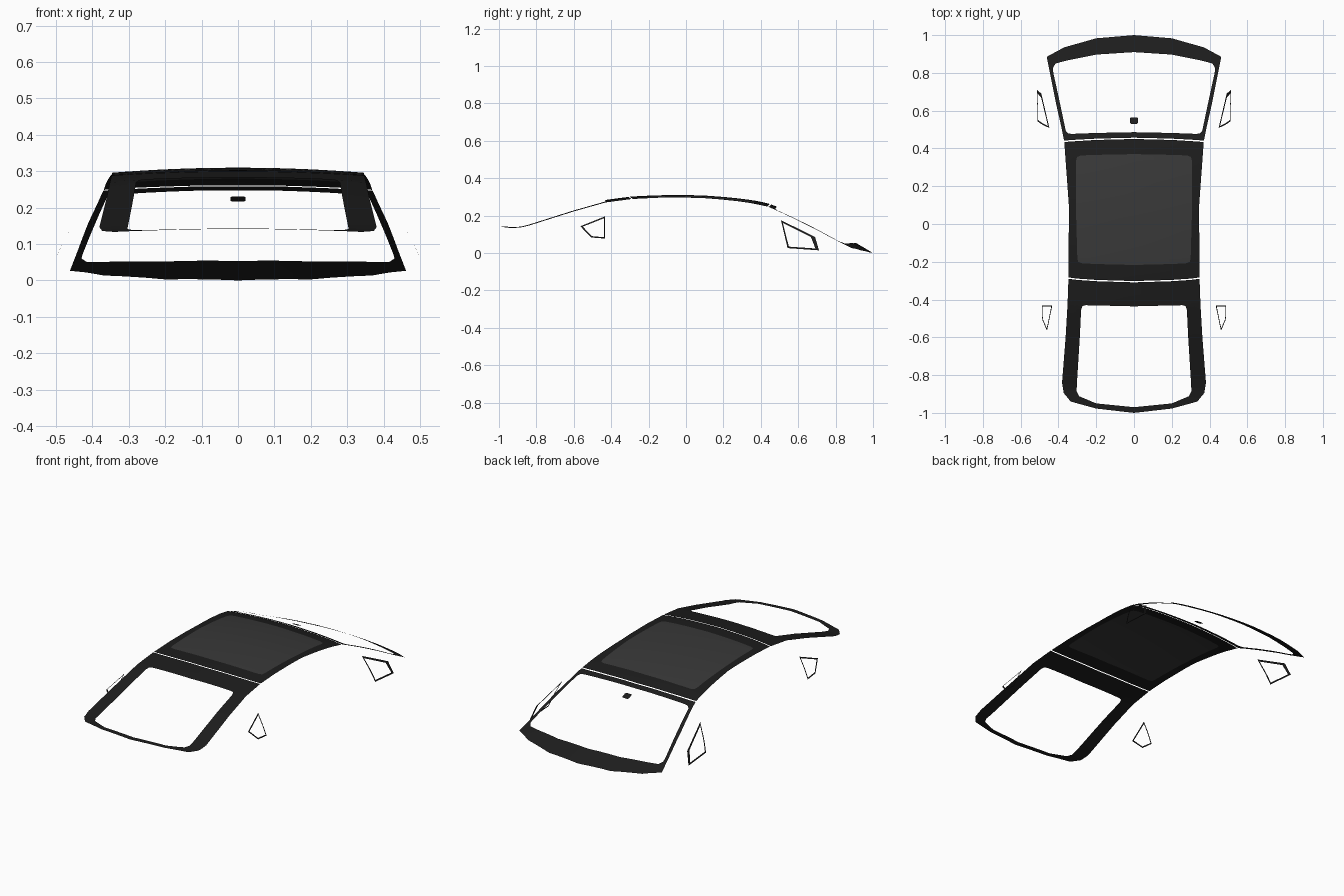
import bpy, bmesh
from mathutils import Vector

if "Cube" in bpy.data.objects:
    bpy.data.objects.remove(bpy.data.objects["Cube"])


def material(name, v):
    m = bpy.data.materials.new(name)
    m.diffuse_color = (v, v, v, 1)
    m.use_nodes = True
    m.node_tree.nodes["Principled BSDF"].inputs["Base Color"].default_value = m.diffuse_color
    return m


BLACK = material("black_border", 0.012)
TINT = material("tinted_glass", 0.04)


def interp(table, t):
    # piecewise linear lookup in an ascending table
    if t <= table[0][0]:
        return table[0][1]
    for (a, u), (b, v) in zip(table, table[1:]):
        if t <= b:
            return u + (v - u) * (t - a) / (b - a)
    return table[-1][1]


# centre-line height of the canopy, and its sideways curvature
HEIGHT = [(-1, .141), (-.93, .144), (-.88, .15), (-.84, .16), (-.6, .236), (-.43, .284),
          (-.29, .302), (-.15, .309), (0, .310), (.1, .307), (.2, .30), (.3, .29), (.38, .278),
          (.44, .265), (.48, .25), (.6, .203), (.7, .156), (.8, .105), (.91, .053), (1, .0)]
CURVE = [(-.9, .09), (-.43, .11), (.3, .12), (.44, .13), (.6, .18), (.9, .18)]


def canopy(p):
    x, y = p
    return Vector((x, y, max(0, interp(HEIGHT, y) - interp(CURVE, y) * x * x)))


def strip(name, outer, inner, place, along, across, closed, out, mat):
    """Loft a sheet between two matching outlines; mirrored over x = 0."""
    if closed:
        outer, inner = outer + outer[:1], inner + inner[:1]
    rails = []
    for i in range(len(outer) - 1):
        for k in range(along):
            t = k / along
            rails.append([Vector(r[i]).lerp(Vector(r[i + 1]), t) for r in (outer, inner)])
    rails.append([Vector(outer[-1]), Vector(inner[-1])])
    bm = bmesh.new()
    rows = [[bm.verts.new(place(a.lerp(b, j / across))) for j in range(across + 1)]
            for a, b in rails]
    for r, s in zip(rows, rows[1:]):
        for j in range(across):
            bm.faces.new((r[j], r[j + 1], s[j + 1], s[j]))
    bmesh.ops.remove_doubles(bm, verts=bm.verts, dist=1e-5)
    bmesh.ops.recalc_face_normals(bm, faces=bm.faces)
    if sum(f.normal.dot(Vector(out)) * f.calc_area() for f in bm.faces) < 0:
        bmesh.ops.reverse_faces(bm, faces=bm.faces)
    me = bpy.data.meshes.new(name)
    bm.to_mesh(me)
    bm.free()
    me.materials.append(mat)
    me.shade_smooth()
    ob = bpy.data.objects.new(name, me)
    bpy.context.collection.objects.link(ob)
    mod = ob.modifiers.new("mirror", 'MIRROR')
    mod.merge_threshold = 1e-4
    return ob


UP = (0, 0, 1)

# windscreen border
strip("windscreen_border",
      [(0, 1), (.2, .983), (.37, .935), (.44, .897), (.462, .885), (.455, .85), (.411, .63),
       (.386, .52), (.375, .465), (.37, .441), (.33, .445), (.2, .452), (0, .457)],
      [(0, .91), (.2, .897), (.35, .867), (.415, .85), (.43, .825), (.427, .80), (.39, .63),
       (.367, .52), (.362, .495), (.35, .48), (.33, .477), (.2, .482), (0, .486)],
      canopy, 3, 3, False, UP, BLACK)

# roof border and roof glass share the glass outline
glass = [(0, .37), (.2, .366), (.28, .363), (.302, .355), (.307, .335), (.308, .1),
         (.3, -.18), (.296, -.2), (.275, -.208), (.2, -.212), (0, -.217)]
strip("roof_border",
      [(0, .45), (.2, .445), (.3, .439), (.345, .436), (.369, .433), (.345, .1),
       (.346, -.23), (.347, -.283), (.3, -.289), (.2, -.296), (0, -.302)],
      glass, canopy, 4, 3, False, UP, BLACK)
strip("roof_glass", glass, [(0, y) for x, y in glass], canopy, 4, 8, False, UP, TINT)

# rear window border
strip("rear_window_border",
      [(0, -.309), (.2, -.303), (.3, -.296), (.347, -.29), (.352, -.43), (.362, -.6),
       (.381, -.84), (.372, -.895), (.335, -.94), (.2, -.977), (0, -1)],
      [(0, -.436), (.2, -.431), (.255, -.43), (.273, -.434), (.28, -.455), (.287, -.6),
       (.302, -.84), (.304, -.885), (.29, -.912), (.2, -.95), (0, -.97)],
      canopy, 4, 4, False, UP, BLACK)

# mirror mount patch on the windscreen (half, mirrored)
patch = [(0, .565), (.015, .565), (.021, .56), (.021, .535), (.015, .529), (0, .529)]
strip("mirror_mount", patch, [(0, y) for x, y in patch], canopy, 1, 1, False, UP, BLACK)


# side quarter window borders, drawn in (y, z) on the leaning body side
def side(table):
    return lambda p: Vector((interp(table, p[1]), p[0], p[1]))


strip("front_quarter_border",
      [(.508, .175), (.69, .086), (.711, .014), (.543, .026)],
      [(.518, .160), (.668, .085), (.692, .024), (.55, .034)],
      side([(.014, .514), (.085, .491), (.175, .448)]), 4, 1, True, (1, 0, 0), BLACK)
strip("rear_quarter_border",
      [(-.432, .196), (-.565, .143), (-.507, .083), (-.432, .077)],
      [(-.438, .186), (-.552, .141), (-.504, .09), (-.438, .084)],
      side([(.077, .488), (.14, .462), (.196, .433)]), 4, 1, True, (1, 0, 0), BLACK)
